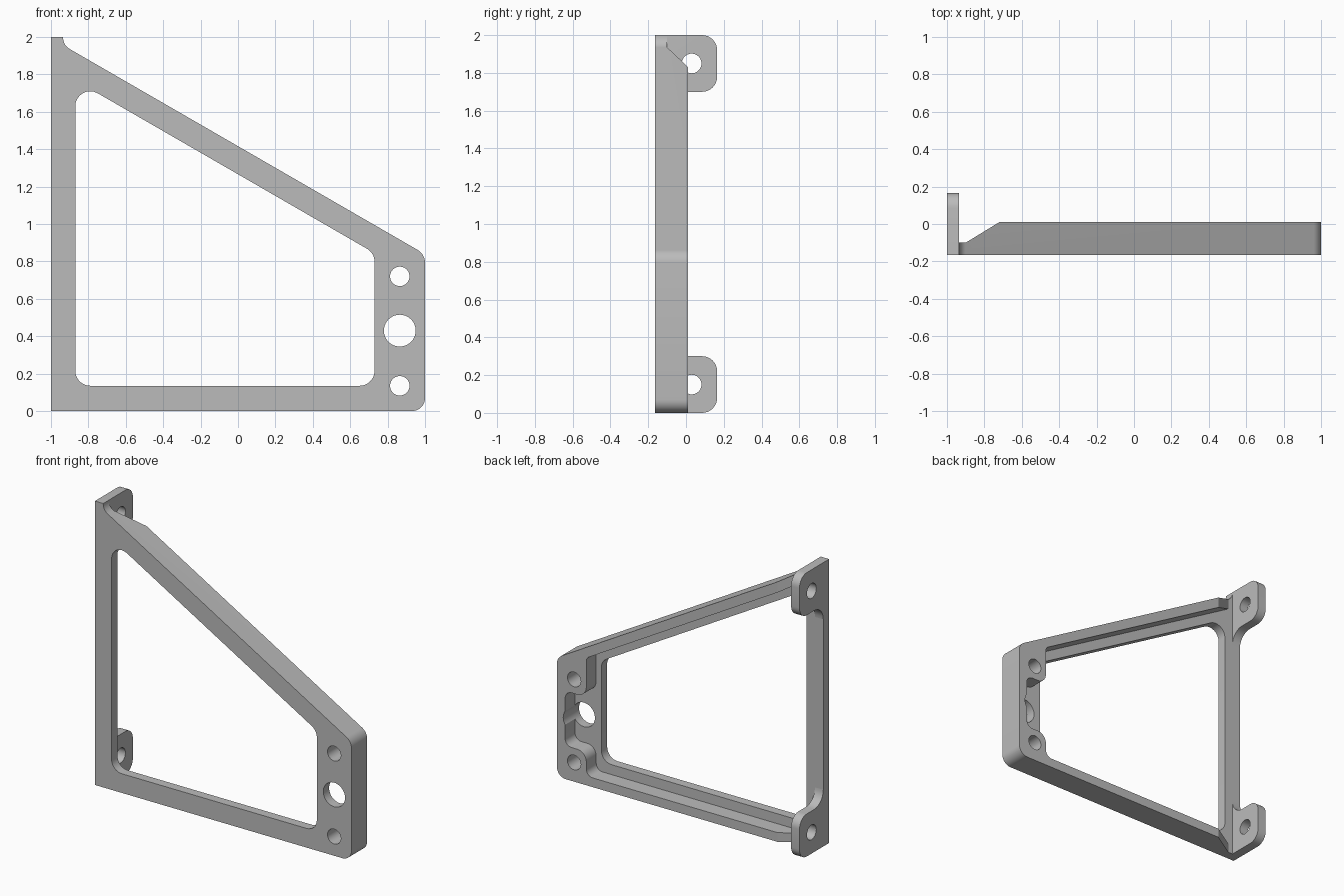
import bpy
import bmesh
from math import cos, sin, pi, tan, radians
from mathutils import Vector

cube = bpy.data.objects.get("Cube")
if cube:
    bpy.data.objects.remove(cube, do_unlink=True)

grey = bpy.data.materials.new("light grey")
grey.use_nodes = True
colour = (0.5, 0.5, 0.5, 1)
grey.diffuse_color = colour
grey.node_tree.nodes["Principled BSDF"].inputs["Base Color"].default_value = colour

FRONT, PLATE, RIM, WALL = -0.165, -0.10, 0.01, -0.935


def rounded(corners, steps=8):
    """Outline from (u, v, radius) corners, each filleted by its radius."""
    out = []
    for i, (u, v, r) in enumerate(corners):
        p = Vector((u, v))
        if r == 0:
            out.append(p)
            continue
        a = (Vector(corners[i - 1][:2]) - p).normalized()
        b = (Vector(corners[(i + 1) % len(corners)][:2]) - p).normalized()
        half = a.angle(b) / 2
        centre = p + (a + b).normalized() * r / sin(half)
        start = p + a * r / tan(half) - centre
        end = p + b * r / tan(half) - centre
        sweep = pi - 2 * half
        for k in range(steps + 1):
            t = sweep * k / steps
            out.append(centre + (start * sin(sweep - t) + end * sin(t)) / sin(sweep))
    return out


def circle(u, v, r, n=40):
    return [Vector((u + r * cos(2 * pi * k / n), v + r * sin(2 * pi * k / n))) for k in range(n)]


def prism(name, outline, axis, lo, hi):
    """Extrude a 2D outline along one axis."""
    place = {"x": lambda p, d: (d, p.x, p.y),
             "y": lambda p, d: (p.x, d, p.y),
             "z": lambda p, d: (p.x, p.y, d)}[axis]
    bm = bmesh.new()
    low = [bm.verts.new(place(p, lo)) for p in outline]
    high = [bm.verts.new(place(p, hi)) for p in outline]
    bm.faces.new(low)
    bm.faces.new(high)
    for i in range(len(low)):
        bm.faces.new((low[i - 1], low[i], high[i], high[i - 1]))
    bmesh.ops.recalc_face_normals(bm, faces=bm.faces)
    mesh = bpy.data.meshes.new(name)
    bm.to_mesh(mesh)
    bm.free()
    mesh.materials.append(grey)
    obj = bpy.data.objects.new(name, mesh)
    bpy.context.collection.objects.link(obj)
    return obj


def combine(target, other, operation):
    mod = target.modifiers.new(operation, "BOOLEAN")
    mod.operation, mod.solver, mod.object = operation, "EXACT", other
    bpy.context.view_layer.objects.active = target
    bpy.ops.object.modifier_apply(modifier=mod.name)
    bpy.data.objects.remove(other, do_unlink=True)


def slope(x, drop=0):
    """Height of the sloping bar at x, lowered by a distance square to it."""
    return 1.416 - tan(radians(30)) * x - drop / cos(radians(30))


# Outer body
body = prism("bracket_frame", rounded([
    (-1, 0, 0), (1, 0, 0.07), (1, slope(1), 0.08),
    (WALL, slope(WALL), 0.07), (WALL, 2, 0), (-1, 2, 0)]), "y", FRONT, RIM)

# Rear pocket, leaving the rim and the two screw bosses
pocket = prism("pocket", rounded([
    (-1.1, 0.065, 0), (0.77, 0.065, 0.05), (0.77, 0.235, 0.07),
    (0.935, 0.235, 0.05), (0.935, 0.62, 0.05), (0.77, 0.62, 0.07),
    (0.77, slope(0.77, 0.065), 0.04), (-1.1, slope(-1.1, 0.065), 0)]), "y", PLATE, 0.1)
combine(body, pocket, "DIFFERENCE")

# Clearance cut where the rims meet the wall
clearance = prism("clearance", [Vector(p) for p in (
    (-1.1, PLATE), (-0.9, PLATE), (-0.72, RIM), (-0.72, 0.1), (-1.1, 0.1))], "z", -0.1, 2.1)
combine(body, clearance, "DIFFERENCE")

# Large window
window = prism("window", rounded([
    (-0.87, 0.135, 0.08), (0.73, 0.135, 0.08),
    (0.73, slope(0.73, 0.13), 0.08), (-0.87, slope(-0.87, 0.13), 0.08)]), "y", -0.3, 0.3)
combine(body, window, "DIFFERENCE")

# Holes at the narrow end
for z, r in ((0.135, 0.052), (0.43, 0.085), (0.72, 0.052)):
    combine(body, prism("hole", circle(0.865, z, r), "y", -0.3, 0.3), "DIFFERENCE")

# Mounting tabs with screw holes, mirrored top to bottom
for name, flip in (("lower_tab", False), ("upper_tab", True)):
    def height(v):
        return 2 - v if flip else v
    outline = rounded([
        (PLATE, height(0), 0), (0.165, height(0), 0.08), (0.165, height(0.3), 0.08),
        (PLATE, height(0.3), 0.1), (PLATE, height(0.41), 0)])
    tab = prism(name, outline, "x", -1, WALL)
    combine(tab, prism("hole", circle(0.03, height(0.15), 0.052), "x", -1.2, -0.8), "DIFFERENCE")
    combine(body, tab, "UNION")

bpy.ops.object.select_all(action="DESELECT")
body.select_set(True)
bpy.context.view_layer.objects.active = body
bpy.ops.object.shade_smooth_by_angle(angle=radians(30))
